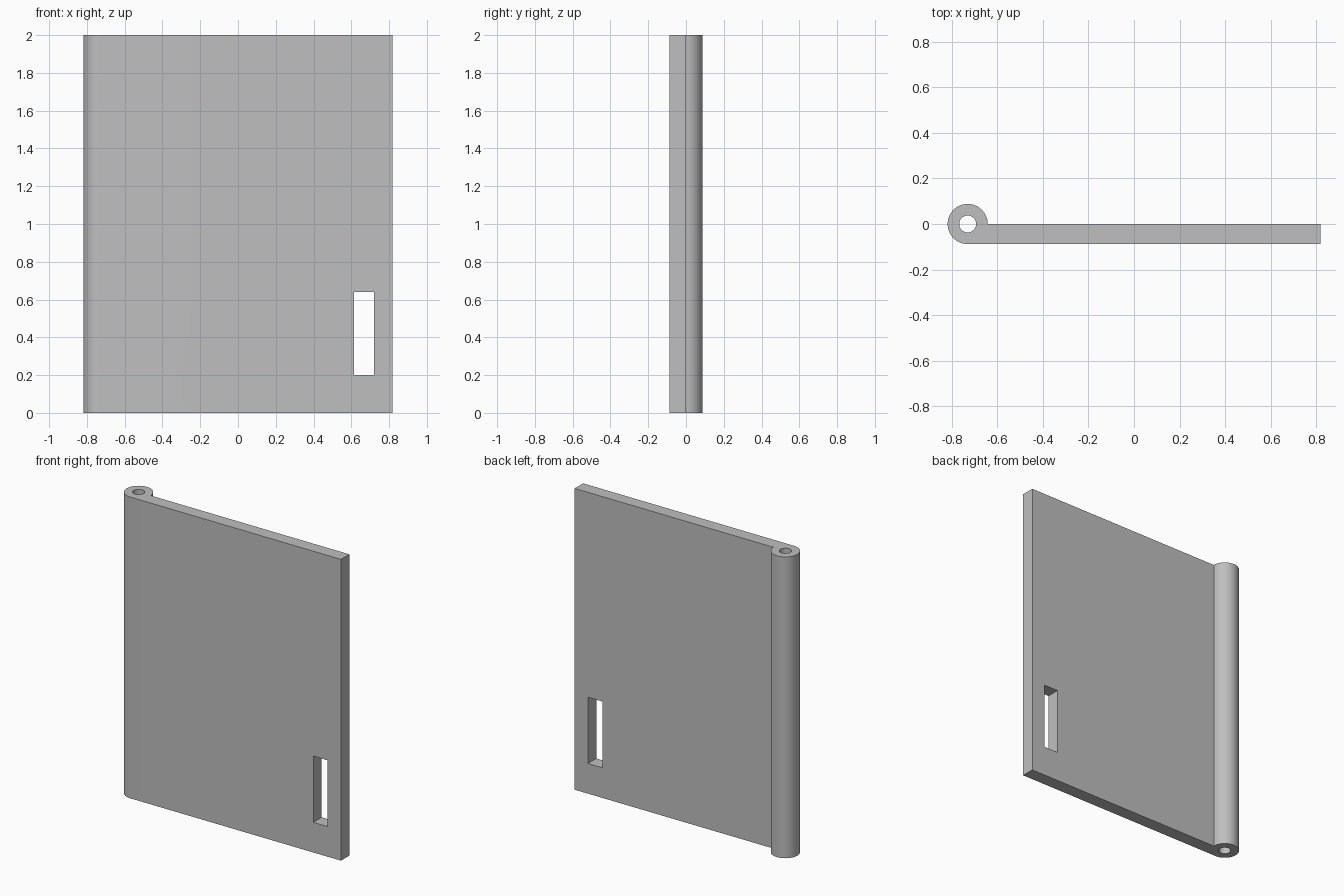
import bpy, bmesh
from math import cos, sin, pi

cube = bpy.data.objects.get("Cube")
if cube:
    bpy.data.objects.remove(cube, do_unlink=True)

HEIGHT = 2.0
EDGE = 0.818           # free edge of the leaf
BARREL_X = -0.73       # hinge axis
BARREL_R = 0.088
PIN_R = 0.037

grey = bpy.data.materials.new("plain grey")
grey.use_nodes = True
colour = (0.52, 0.52, 0.52, 1)
grey.diffuse_color = colour
grey.node_tree.nodes["Principled BSDF"].inputs["Base Color"].default_value = colour


def arc(radius, start, end, steps):
    angles = [start + (end - start) * i / steps for i in range(steps + 1)]
    return [(BARREL_X + radius * cos(a), radius * sin(a)) for a in angles]


def extrude_profile(name, points, z0, z1):
    bm = bmesh.new()
    face = bm.faces.new([bm.verts.new((x, y, z0)) for x, y in points])
    result = bmesh.ops.extrude_face_region(bm, geom=[face], use_keep_orig=True)
    top = [v for v in result["geom"] if isinstance(v, bmesh.types.BMVert)]
    bmesh.ops.translate(bm, verts=top, vec=(0, 0, z1 - z0))
    bmesh.ops.recalc_face_normals(bm, faces=bm.faces)
    mesh = bpy.data.meshes.new(name)
    bm.to_mesh(mesh)
    bm.free()
    mesh.materials.append(grey)
    obj = bpy.data.objects.new(name, mesh)
    bpy.context.collection.objects.link(obj)
    return obj


# Leaf and rolled barrel share one continuous profile
outline = [(EDGE, -BARREL_R), (EDGE, 0)] + arc(BARREL_R, 0, 1.5 * pi, 48)
leaf = extrude_profile("hinge_leaf", outline, 0, HEIGHT)

# Pin bore along the barrel, and the slot near the free edge
bore = extrude_profile("pin_bore_cutter", arc(PIN_R, 0, 2 * pi, 40)[:-1],
                       -0.1, HEIGHT + 0.1)
slot = extrude_profile("slot_cutter", [(0.615, -0.2), (0.72, -0.2), (0.72, 0.1), (0.615, 0.1)],
                       0.2, 0.64)

bpy.ops.object.select_all(action="DESELECT")
leaf.select_set(True)
bpy.context.view_layer.objects.active = leaf
for cutter in (bore, slot):
    cutter.hide_render = True
    mod = leaf.modifiers.new(cutter.name, "BOOLEAN")
    mod.operation = "DIFFERENCE"
    mod.solver = "EXACT"
    mod.object = cutter
    bpy.ops.object.modifier_apply(modifier=mod.name)
    bpy.data.objects.remove(cutter, do_unlink=True)

bpy.ops.object.shade_smooth_by_angle(angle=pi / 6)
